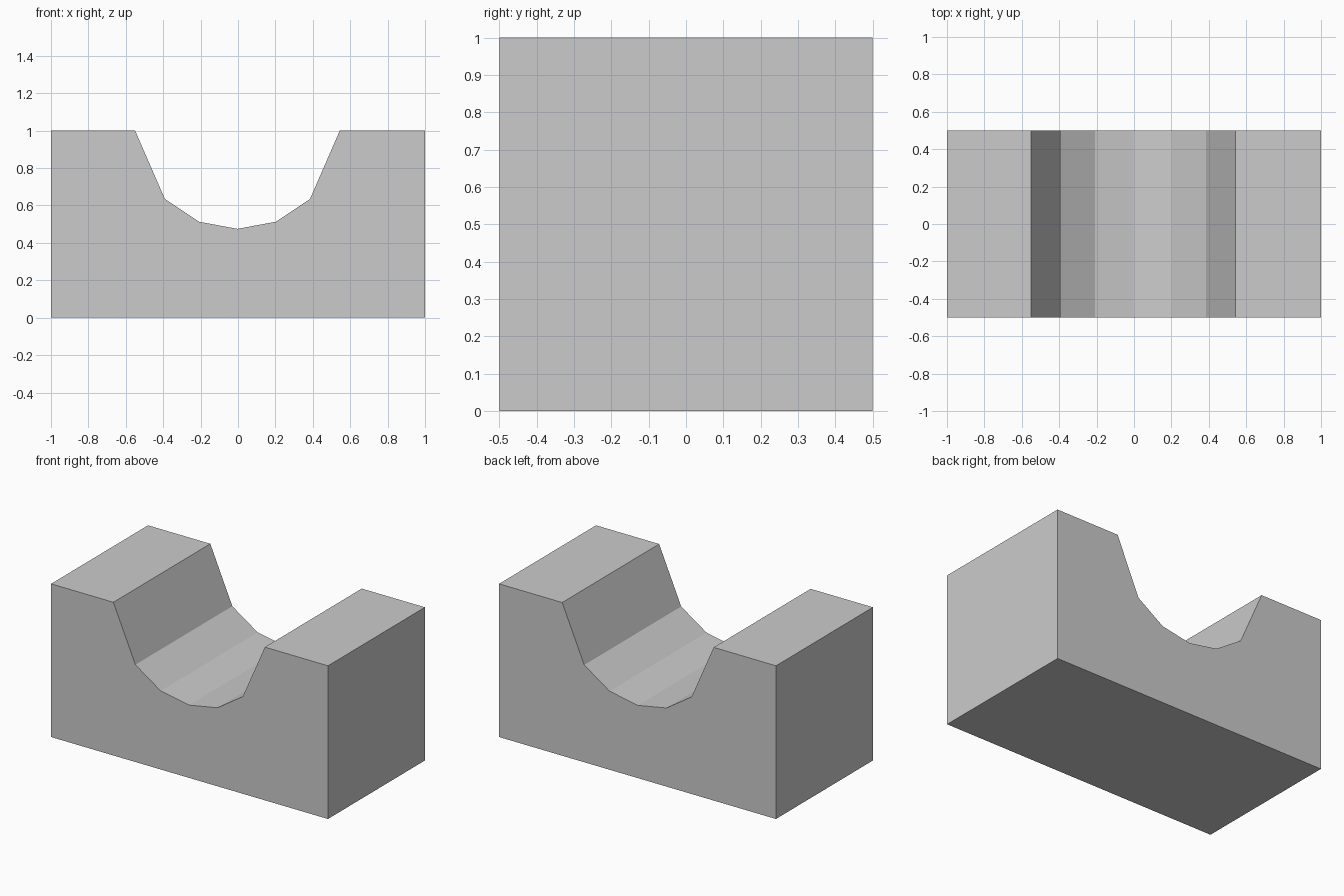
import bpy, bmesh

if "Cube" in bpy.data.objects:
    bpy.data.objects.remove(bpy.data.objects["Cube"])

# Right half of the channel, from its lowest point up to the rim
CHANNEL = [(0.0, 0.475), (0.205, 0.513), (0.388, 0.635), (0.547, 1.0)]
CENTRE = -0.003   # the channel sits a hair left of the middle
DEPTH = 1.0

# Full block outline: base, right side, channel right to left, left side
right = [(CENTRE + x, z) for x, z in reversed(CHANNEL)]
left = [(CENTRE - x, z) for x, z in CHANNEL[1:]]
outline = [(-1, 0), (1, 0), (1, 1)] + right + left + [(-1, 1)]

# Extrude the outline from front to back
bm = bmesh.new()
front = bm.faces.new([bm.verts.new((x, -DEPTH / 2, z)) for x, z in outline])
result = bmesh.ops.extrude_face_region(bm, geom=[front], use_keep_orig=True)
back_verts = [g for g in result["geom"] if isinstance(g, bmesh.types.BMVert)]
bmesh.ops.translate(bm, verts=back_verts, vec=(0, DEPTH, 0))
bmesh.ops.recalc_face_normals(bm, faces=bm.faces)

mesh = bpy.data.meshes.new("channel_block")
bm.to_mesh(mesh)
bm.free()
block = bpy.data.objects.new("channel_block", mesh)
bpy.context.collection.objects.link(block)
